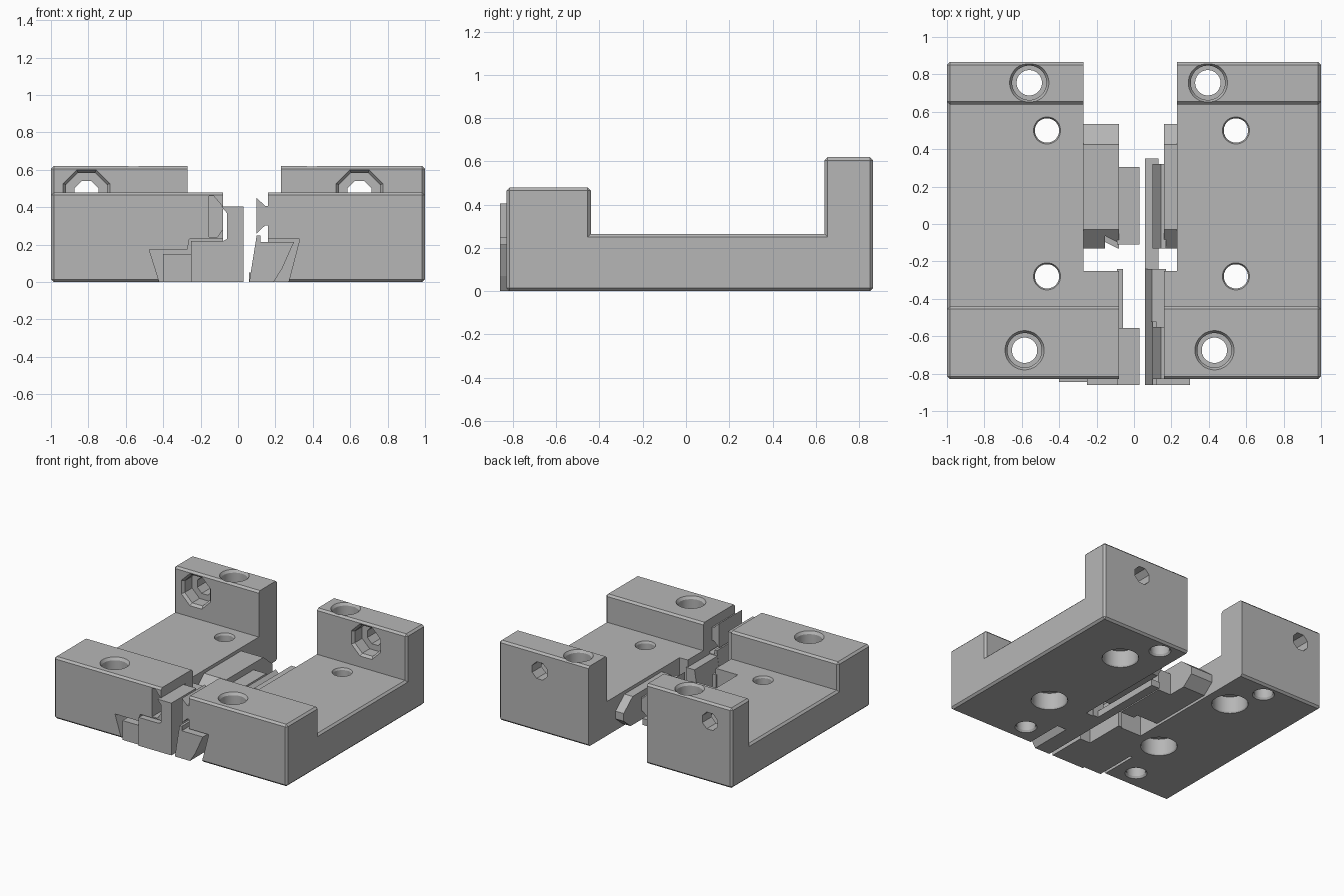
import bpy, bmesh, math
from mathutils import Vector

cube = bpy.data.objects.get("Cube")
if cube:
    bpy.data.objects.remove(cube)

metal = bpy.data.materials.new("plain grey")
metal.use_nodes = True
GREY = (0.47, 0.47, 0.47, 1)
metal.diffuse_color = GREY
metal.node_tree.nodes["Principled BSDF"].inputs["Base Color"].default_value = GREY


def finish(name, bm):
    bmesh.ops.recalc_face_normals(bm, faces=bm.faces)
    mesh = bpy.data.meshes.new(name)
    bm.to_mesh(mesh)
    bm.free()
    mesh.materials.append(metal)
    obj = bpy.data.objects.new(name, mesh)
    bpy.context.collection.objects.link(obj)
    return obj


def prism(name, pts, axis, a, b, chamfer=0, plain_end=None):
    """Extrude a (y,z) or (x,z) outline along x or y, chamfering convex edges."""
    bm = bmesh.new()
    place = (lambda t, p: (t, p[0], p[1])) if axis == "x" else (lambda t, p: (p[0], t, p[1]))
    rings = [[bm.verts.new(place(t, p)) for p in pts] for t in (a, b)]
    n = len(pts)
    for ring in rings:
        bm.faces.new(ring)
    for i in range(n):
        j = (i + 1) % n
        bm.faces.new((rings[0][i], rings[0][j], rings[1][j], rings[1][i]))
    bmesh.ops.recalc_face_normals(bm, faces=bm.faces)
    if chamfer:
        edges = [e for e in bm.edges if e.calc_face_angle_signed() > 0.1
                 and not all(abs(v.co.x - plain_end) < 1e-4 for v in e.verts)]
        bmesh.ops.bevel(bm, geom=edges, offset=chamfer, segments=1,
                        affect="EDGES", profile=0.5)
    return finish(name, bm)


def box(name, x, y, z):
    return prism(name, [(y[0], z[0]), (y[1], z[0]), (y[1], z[1]), (y[0], z[1])], "x", *x)


def lathe(name, profile, centre, axis="z", sides=32):
    """Stepped round solid from (radius, height) pairs."""
    bm = bmesh.new()
    rings = []
    for r, h in profile:
        ring = []
        for i in range(sides):
            t = 2 * math.pi * (i + 0.5) / sides
            u, v = r * math.cos(t), r * math.sin(t)
            off = Vector((u, v, h)) if axis == "z" else Vector((u, h, v))
            ring.append(bm.verts.new(Vector(centre) + off))
        rings.append(ring)
    bm.faces.new(rings[0])
    bm.faces.new(rings[-1])
    for lo, hi in zip(rings, rings[1:]):
        for i in range(sides):
            j = (i + 1) % sides
            bm.faces.new((lo[i], lo[j], hi[j], hi[i]))
    return finish(name, bm)


def cut(obj, cutter):
    """Subtract the cutter, bake the result and drop the cutter."""
    mod = obj.modifiers.new("cut", "BOOLEAN")
    mod.operation = "DIFFERENCE"
    mod.solver = "EXACT"
    mod.object = cutter
    bpy.context.view_layer.update()
    graph = bpy.context.evaluated_depsgraph_get()
    mesh = bpy.data.meshes.new_from_object(obj.evaluated_get(graph))
    obj.modifiers.remove(mod)
    obj.data = mesh
    bpy.data.objects.remove(cutter)


# Shared side outline: front block, low floor, tall back post
FRONT, BACK, FLOOR, LOW, TALL = -0.83, 0.865, 0.265, 0.48, 0.62
OUTLINE = [(FRONT, 0), (BACK, 0), (BACK, TALL), (0.64, TALL),
           (0.64, FLOOR), (-0.44, FLOOR), (-0.44, LOW), (FRONT, LOW)]


def screw_hole(x, y, top):
    return lathe("hole", [(0.11, top + 0.01), (0.105, top), (0.092, top - 0.02),
                          (0.092, top - 0.13), (0.068, top - 0.13),
                          (0.068, 0.015), (0.085, -0.01)], (x, y, 0))


def jaw(name, side, lip, inner, post_x, block_x, floor_x, bore_x, pocket):
    obj = prism(name, OUTLINE, "x", side, lip, 0.015, lip)
    # step back the inner side behind the front lip
    cut(obj, box("step", (inner, inner - side * 0.5), (-0.25, 1), (-0.1, 1)))
    # dovetail pocket under the front block
    cut(obj, prism("pocket", pocket, "y", -1, -0.52))
    # vertical holes
    cut(obj, screw_hole(post_x, 0.755, TALL))
    cut(obj, screw_hole(block_x, -0.675, LOW))
    for y in (0.5, -0.28):
        cut(obj, lathe("hole", [(0.135, -0.01), (0.125, 0.01), (0.125, 0.13),
                                (0.065, 0.13), (0.065, 0.25), (0.08, 0.28)],
                       (floor_x, y, 0)))
    # horizontal counterbored hole through the post
    cut(obj, lathe("bore", [(0.14, -0.01), (0.135, 0), (0.118, 0.02), (0.118, 0.11),
                            (0.07, 0.11), (0.07, 0.3)],
                   (bore_x, 0.64, 0.475), "y", 8))
    return obj


right_jaw = jaw("right_jaw", -1, -0.08, -0.27, -0.56, -0.585, -0.465, -0.81,
                [(-0.42, -0.05), (-0.42, 0), (-0.475, 0.175), (-0.27, 0.175),
                 (-0.26, 0.23), (0, 0.23), (0, -0.05)])
left_jaw = jaw("left_jaw", 1, 0.16, 0.23, 0.395, 0.43, 0.545, 0.65,
               [(0.27, -0.05), (0.27, 0), (0.33, 0.23), (0.1, 0.23), (0.1, -0.05)])

# Groove in the right jaw that takes the tongue of the left jaw
cut(right_jaw, prism("groove", [(-0.155, 0.46), (-0.13, 0.46), (-0.07, 0.39),
                                (-0.07, 0.3), (-0.11, 0.24), (-0.155, 0.24)],
                     "y", -1, -0.53))


def tongue(name, y, z, h):
    return prism(name, [(0.1, z + h), (0.145, z + h * 0.55), (0.17, z + h * 0.55),
                        (0.17, z - h * 0.55), (0.145, z - h * 0.55), (0.1, z - h)],
                 "y", *y)


tongue("front_tongue", (-0.83, -0.55), 0.355, 0.095)
tongue("back_tongue", (-0.13, 0.32), 0.14, 0.095)

# Front sliders seated in the pockets
box("right_slider_foot", (-0.4, -0.24), (-0.845, -0.52), (0, 0.15))
box("right_slider_body", (-0.25, -0.07), (-0.86, -0.52), (0, 0.22))
box("right_slider_rail", (-0.09, -0.06), (-0.56, -0.24), (0, 0.22))
prism("right_slider_column", [(-0.08, 0), (0.03, 0), (0.03, 0.405), (-0.09, 0.405),
                              (-0.06, 0.37), (-0.06, 0.23), (-0.08, 0.22)],
      "y", -0.86, -0.555)
prism("left_slider", [(0.06, 0), (0.19, 0), (0.235, 0.07), (0.3, 0.215), (0.16, 0.215),
                      (0.12, 0.215), (0.12, 0.25), (0.1, 0.25)], "y", -0.86, -0.52)
prism("left_slider_rail", [(0.06, 0), (0.17, 0), (0.17, 0.21), (0.095, 0.21)],
      "y", -0.53, -0.24)

# Back guide bars with sloped ends, fixed to the inner jaw sides
BAR = [(-0.13, 0.09), (-0.07, 0.02), (0.45, 0.02), (0.535, 0.09),
       (0.535, 0.15), (0.425, 0.24), (-0.03, 0.24), (-0.13, 0.15)]
right_bar = prism("right_guide_bar", BAR, "x", -0.28, -0.08)
cut(right_bar, prism("groove", [(-0.155, 0.21), (-0.07, 0.17), (-0.07, 0.1),
                                (-0.155, 0.05)], "y", -0.2, -0.05))
prism("left_guide_bar", BAR, "x", 0.16, 0.24)
box("right_guide_key", (-0.09, 0.03), (-0.11, 0.305), (0.02, 0.19))
box("left_guide_plate", (0.06, 0.13), (-0.24, 0.35), (0, 0.05))

# Smooth the bores, keep the machined edges crisp
for obj in (right_jaw, left_jaw):
    bpy.ops.object.select_all(action="DESELECT")
    obj.select_set(True)
    bpy.context.view_layer.objects.active = obj
    bpy.ops.object.shade_smooth_by_angle(angle=math.radians(25))
